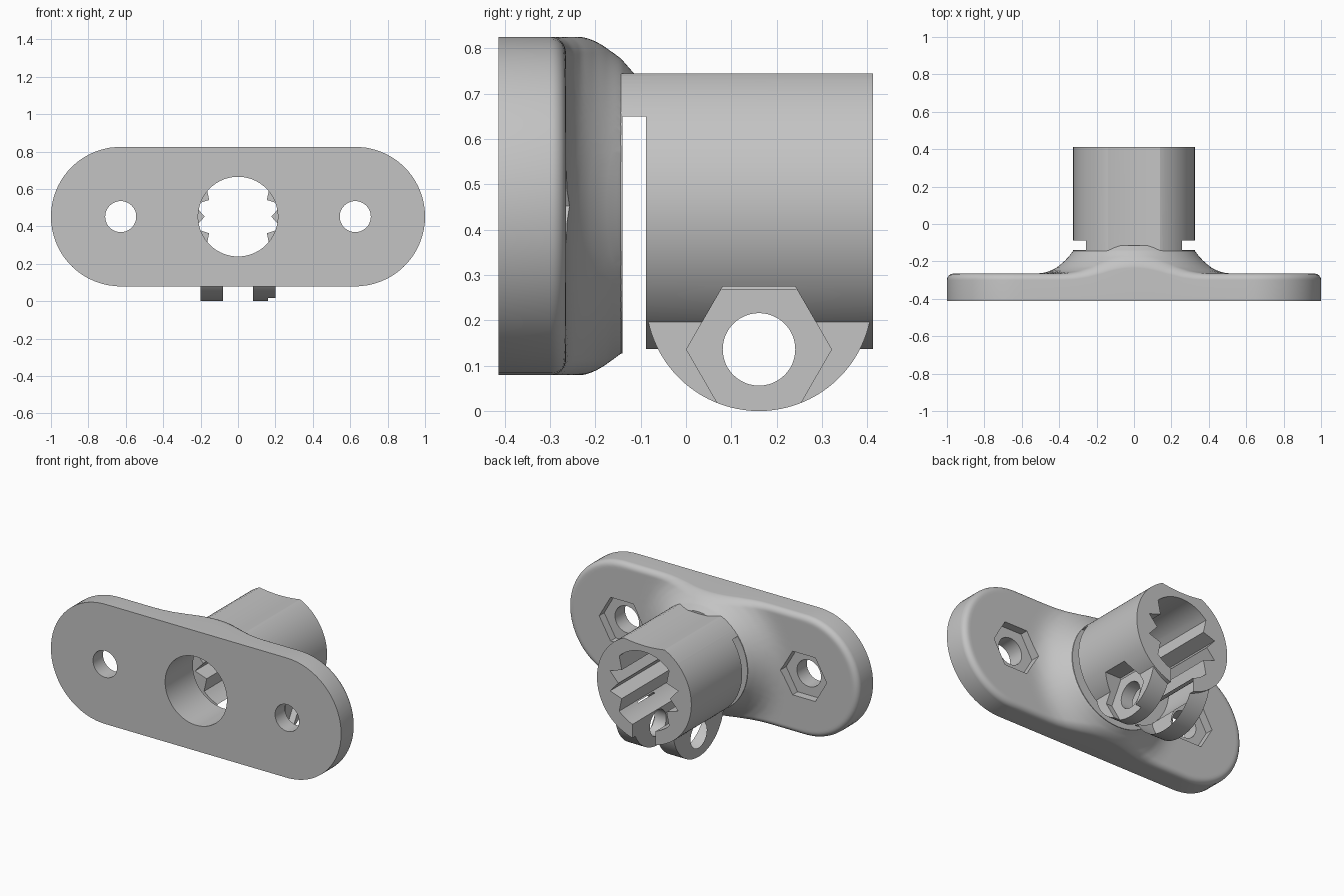
import bpy, bmesh, math
from mathutils import Vector

if "Cube" in bpy.data.objects:
    bpy.data.objects.remove(bpy.data.objects["Cube"], do_unlink=True)

CZ = 0.452                       # height of the bore axis
FRONT, BACK, END = -0.413, -0.265, 0.412
RAD, HALF = 0.373, 0.627         # plate end radius, end centre offset
EDGE = 0.035                     # rounding of the plate's back edge

grey = bpy.data.materials.new("plain_grey")
grey.use_nodes = True
grey.diffuse_color = (0.55, 0.55, 0.55, 1)
grey.node_tree.nodes["Principled BSDF"].inputs["Base Color"].default_value = (0.55, 0.55, 0.55, 1)


def finish(name, bm):
    bmesh.ops.recalc_face_normals(bm, faces=bm.faces[:])
    mesh = bpy.data.meshes.new(name)
    bm.to_mesh(mesh)
    bm.free()
    mesh.materials.append(grey)
    ob = bpy.data.objects.new(name, mesh)
    bpy.context.collection.objects.link(ob)
    return ob


def prism(name, outline, axis, a, b):
    """Extrude a 2D outline, (x,z) along y or (y,z) along x."""
    bm = bmesh.new()
    put = (lambda u, v, t: (u, t, v)) if axis == "y" else (lambda u, v, t: (t, u, v))
    lo = [bm.verts.new(put(u, v, a)) for u, v in outline]
    hi = [bm.verts.new(put(u, v, b)) for u, v in outline]
    bm.faces.new(lo)
    bm.faces.new(hi)
    n = len(lo)
    for i in range(n):
        j = (i + 1) % n
        bm.faces.new((lo[i], lo[j], hi[j], hi[i]))
    return finish(name, bm)


def ring(u, v, r, n):
    return [(u + r * math.cos(2 * math.pi * i / n), v + r * math.sin(2 * math.pi * i / n))
            for i in range(n)]


def rect(u0, u1, v0, v1):
    return [(u0, v0), (u1, v0), (u1, v1), (u0, v1)]


def combine(body, other, operation):
    """Apply a boolean and remove the tool object."""
    mod = body.modifiers.new("cut", "BOOLEAN")
    mod.operation, mod.object, mod.solver = operation, other, "EXACT"
    bpy.context.view_layer.update()
    deps = bpy.context.evaluated_depsgraph_get()
    mesh = bpy.data.meshes.new_from_object(body.evaluated_get(deps))
    body.modifiers.clear()
    body.data = mesh
    bpy.data.objects.remove(other, do_unlink=True)


# Flange plate whose back face flares up into the hub
FLARE = [(0.293, -0.115), (0.325, -0.143), (0.345, -0.17), (0.373, -0.2),
         (0.41, -0.231), (0.45, -0.252), (0.49, -0.262), (0.53, BACK)]


def flare(r):
    if r <= FLARE[0][0]:
        return FLARE[0][1]
    for (r0, y0), (r1, y1) in zip(FLARE, FLARE[1:]):
        if r <= r1:
            return y0 + (y1 - y0) * (r - r0) / (r1 - r0)
    return BACK


def inset(x, z):
    return RAD - math.hypot(max(abs(x) - HALF, 0), z)


def reach(a):
    """Distance from the centre to the plate outline at an angle."""
    c, s = abs(math.cos(a)), abs(math.sin(a))
    if s > 1e-6 and RAD / s * c <= HALF:
        return RAD / s
    return HALF * c + math.sqrt(RAD ** 2 - (HALF * s) ** 2)


def flange():
    bm = bmesh.new()
    angles, steps, start = 192, 36, 0.285
    rows = []
    for k in range(steps + 1):
        t = 0.5 - 0.5 * math.cos(math.pi * k / steps)
        row = []
        for i in range(angles):
            a = 2 * math.pi * i / angles
            r = start + (reach(a) - start) * t
            x, z = r * math.cos(a), r * math.sin(a)
            d = min(max(inset(x, z), 0), EDGE)
            drop = EDGE - math.sqrt(max(EDGE ** 2 - (EDGE - d) ** 2, 0))
            row.append(bm.verts.new((x, flare(r) - drop, z + CZ)))
        rows.append(row)
    rows.append([bm.verts.new((v.co.x, FRONT, v.co.z)) for v in rows[-1]])
    for lo, hi in zip(rows, rows[1:]):
        for i in range(angles):
            j = (i + 1) % angles
            bm.faces.new((lo[i], lo[j], hi[j], hi[i]))
    bm.faces.new(rows[0])
    bm.faces.new(rows[-1])
    return finish("flanged_clamp", bm)


body = flange()

# Clamp tube with a shallow hollow along its top
profile = []
for x, z in ring(0, 0, 0.325, 128):
    if z > 0.293:
        z = 0.293 - 0.012 * max(0, 1 - (x / 0.14) ** 2)
    profile.append((x, z + CZ))
combine(body, prism("tube", profile, "y", -0.2, END), "UNION")

# Rounded clamp lugs below the tube
lug = [(0.161 + 0.25 * math.cos(math.pi * i / 48), 0.25 - 0.25 * math.sin(math.pi * i / 48))
       for i in range(49)]
lug += [(-0.089, 0.32), (0.411, 0.32)]
combine(body, prism("lugs", lug, "x", -0.2, 0.2), "UNION")

# Front bore, then the toothed bore of the clamp
combine(body, prism("front_bore", ring(0, CZ, 0.213, 96), "y", -0.6, -0.12), "DIFFERENCE")
teeth = []
for deg in range(0, 360, 5):
    off = abs((deg + 90) % 180 - 90)
    if off < 45 and deg % 15:
        continue
    r = 0.178 if off < 45 and deg % 30 == 0 else 0.243
    a = math.radians(deg)
    teeth.append((r * math.cos(a), CZ + r * math.sin(a)))
combine(body, prism("toothed_bore", teeth, "y", -0.139, 0.6), "DIFFERENCE")

# Relief slot behind the flange and the gap between the lugs
combine(body, prism("relief_slot", rect(-0.14, -0.088, -0.2, 0.65), "x", -0.6, 0.6), "DIFFERENCE")
combine(body, prism("clamp_gap", rect(-0.08, 0.08, -0.2, CZ - 0.05), "y", -0.12, 0.6), "DIFFERENCE")

# Clamp bolt hole and its nut pocket
combine(body, prism("bolt_hole", ring(0.161, 0.136, 0.08, 48), "x", -0.6, 0.6), "DIFFERENCE")
combine(body, prism("nut_pocket", ring(0.161, 0.136, 0.16, 6), "x", 0.16, 0.6), "DIFFERENCE")

# Mounting holes with nut pockets
for side in (-1, 1):
    combine(body, prism("mount_hole", ring(side * HALF, CZ, 0.083, 48), "y", -0.6, 0), "DIFFERENCE")
    combine(body, prism("mount_pocket", ring(side * HALF, CZ, 0.157, 6), "y", -0.315, 0), "DIFFERENCE")

bpy.ops.object.select_all(action="DESELECT")
body.select_set(True)
bpy.context.view_layer.objects.active = body
bpy.ops.object.shade_smooth_by_angle(angle=math.radians(28))
